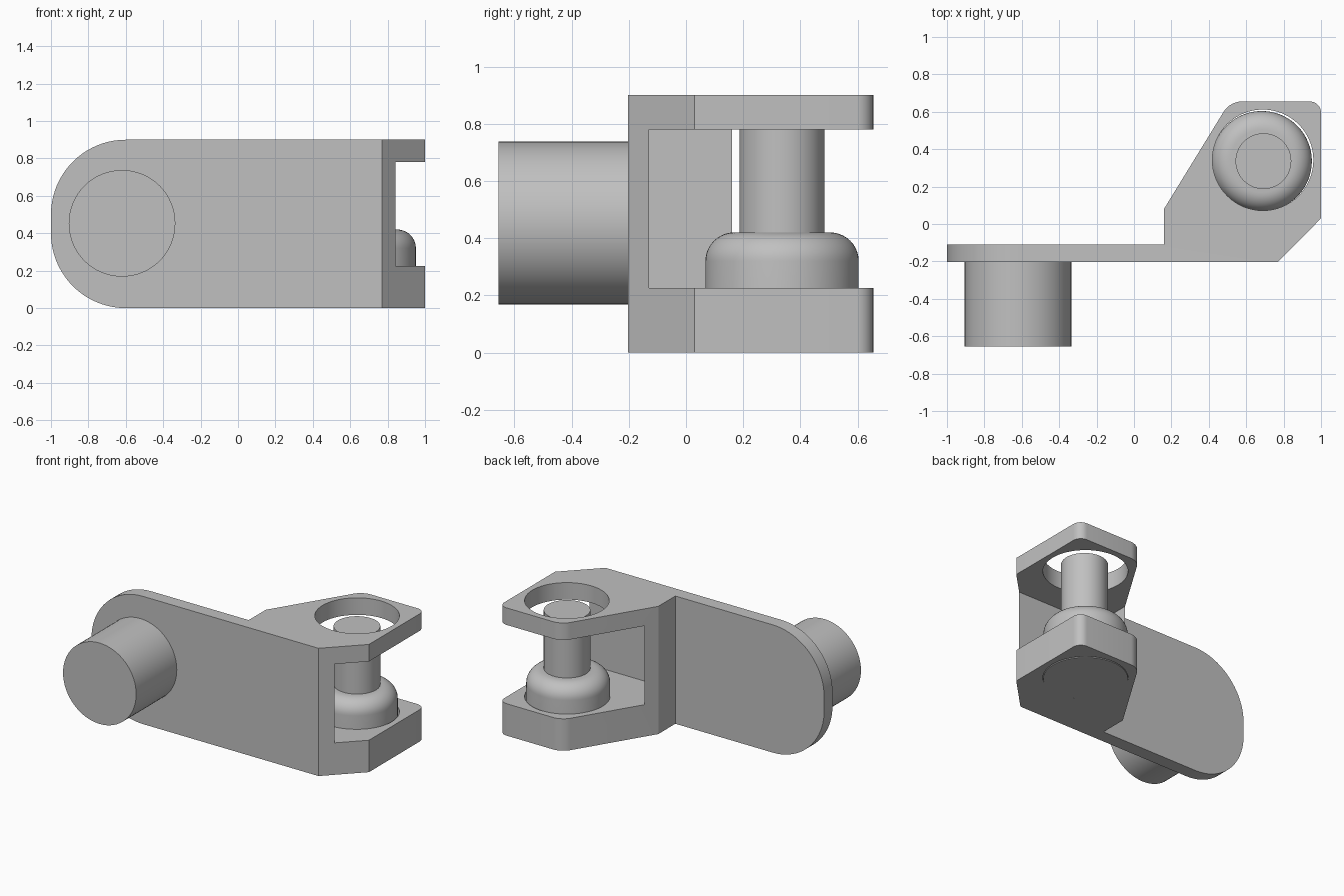
import bpy, bmesh, math
from mathutils import Matrix, Vector

cube = bpy.data.objects.get("Cube")
if cube:
    bpy.data.objects.remove(cube, do_unlink=True)

grey = bpy.data.materials.new("plain grey")
grey.use_nodes = True
colour = (0.53, 0.53, 0.53, 1)
grey.diffuse_color = colour
grey.node_tree.nodes["Principled BSDF"].inputs["Base Color"].default_value = colour


def make(name, bm):
    bmesh.ops.recalc_face_normals(bm, faces=bm.faces[:])
    mesh = bpy.data.meshes.new(name)
    bm.to_mesh(mesh)
    bm.free()
    mesh.materials.append(grey)
    obj = bpy.data.objects.new(name, mesh)
    bpy.context.collection.objects.link(obj)
    return obj


def bevel(bm, edges, size, segments):
    bmesh.ops.bevel(bm, geom=edges, offset=size, segments=segments,
                    profile=0.5, affect='EDGES', clamp_overlap=False)


def cylinder(name, radius, start, end, round_top=0):
    """Cylinder between two points, optionally with a rounded end rim."""
    start, end = Vector(start), Vector(end)
    axis = end - start
    bm = bmesh.new()
    bmesh.ops.create_cone(bm, cap_ends=True, segments=64, radius1=radius,
                          radius2=radius, depth=axis.length)
    if round_top:
        rim = [e for e in bm.edges if all(v.co.z > 0 for v in e.verts)]
        bevel(bm, rim, round_top, 10)
    turn = axis.to_track_quat('Z', 'Y').to_matrix().to_4x4()
    bm.transform(Matrix.Translation((start + end) / 2) @ turn)
    return make(name, bm)


def prism(name, outline, z0, z1):
    bm = bmesh.new()
    face = bm.faces.new([bm.verts.new((x, y, z0)) for x, y in outline])
    new = bmesh.ops.extrude_face_region(bm, geom=[face])["geom"]
    bmesh.ops.translate(bm, vec=(0, 0, z1 - z0),
                        verts=[g for g in new if isinstance(g, bmesh.types.BMVert)])
    bmesh.ops.recalc_face_normals(bm, faces=bm.faces[:])
    return bm


def activate(obj):
    bpy.ops.object.select_all(action='DESELECT')
    obj.select_set(True)
    bpy.context.view_layer.objects.active = obj


FRONT, BACK, HEIGHT = -0.203, 0.655, 0.9

# Bracket: flat arm and fork block drawn as one outline
bm = prism("bracket", [(-1, FRONT), (0.77, FRONT), (1, 0.03), (1, BACK),
                       (0.513, BACK), (0.16, 0.08), (0.16, -0.11), (-1, -0.11)],
           0, HEIGHT)


def upright(e):
    return abs(e.verts[0].co.z - e.verts[1].co.z) > 0.5


# Rounded arm end and rounded back corners of the fork
bevel(bm, [e for e in bm.edges if not upright(e)
           and all(v.co.x < -0.99 for v in e.verts)], 0.4, 20)
bevel(bm, [e for e in bm.edges if upright(e)
           and all(v.co.y > BACK - 0.01 for v in e.verts)], 0.06, 8)
bracket = make("bracket", bm)

# Slot between the fork plates, and the bore through both plates
slot = make("slot_cutter", prism("slot", [(0.21, -0.13), (1.2, -0.13), (1.2, 1), (0.21, 1)],
                                 0.225, 0.78))
bore = cylinder("bore_cutter", 0.27, (0.689, 0.342, -0.2), (0.689, 0.342, 1.2))
activate(bracket)
for cutter in (slot, bore):
    cutter.hide_render = True
    mod = bracket.modifiers.new("cut", 'BOOLEAN')
    mod.operation, mod.solver, mod.object = 'DIFFERENCE', 'EXACT', cutter
    bpy.ops.object.modifier_apply(modifier=mod.name)
    bpy.data.objects.remove(cutter, do_unlink=True)

# Stud on the arm, and the pin with its rounded base
stud = cylinder("arm_stud", 0.285, (-0.62, -0.15, 0.453), (-0.62, -0.655, 0.453))
base = cylinder("pin_base", 0.268, (0.683, 0.336, 0), (0.683, 0.336, 0.42), 0.1)
pin = cylinder("pin", 0.149, (0.692, 0.336, 0.35), (0.692, 0.336, 0.83))

for obj in (bracket, stud, base, pin):
    activate(obj)
    bpy.ops.object.shade_smooth_by_angle(angle=math.radians(30))
